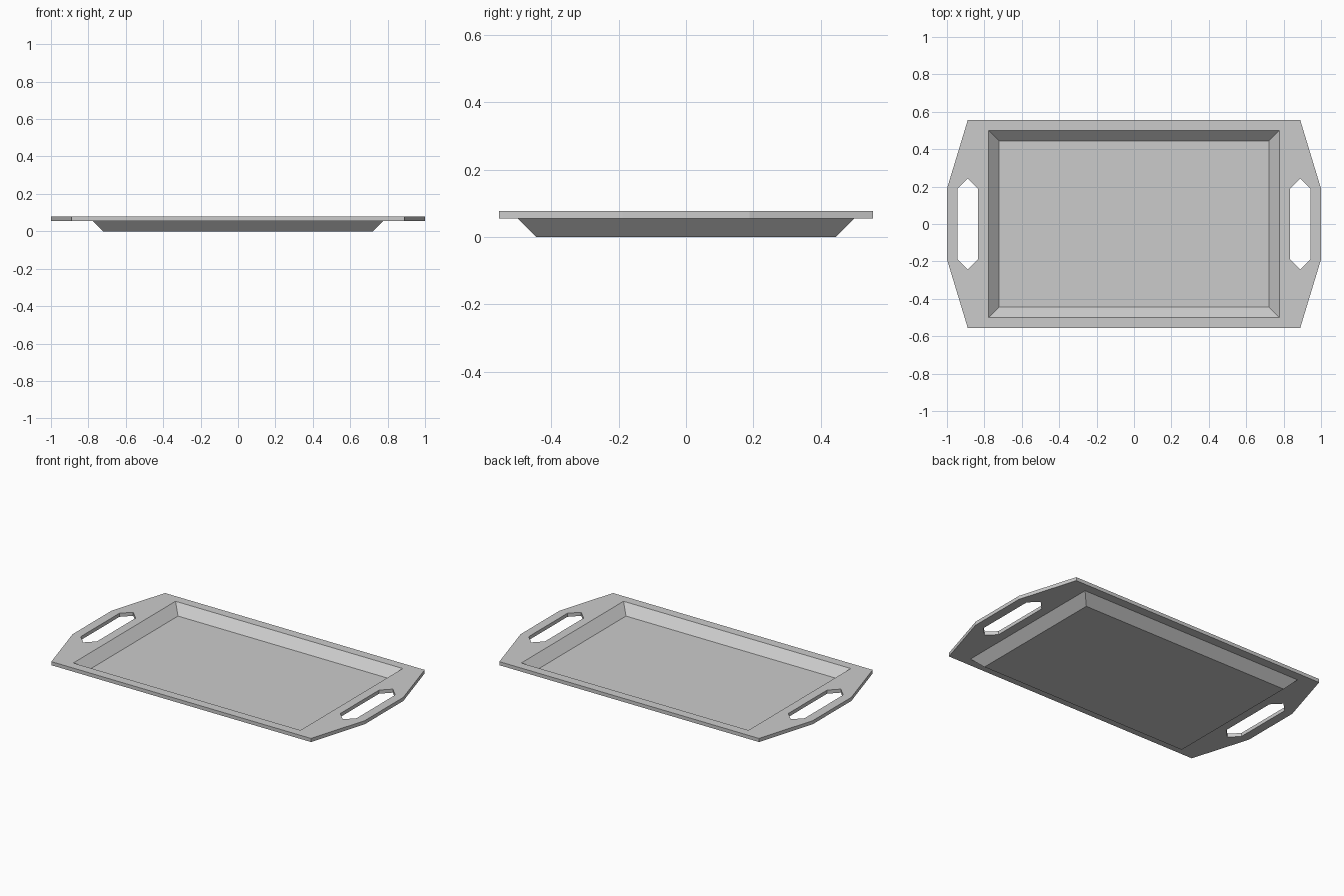
import bpy, bmesh
from mathutils import Vector

if "Cube" in bpy.data.objects:
    bpy.data.objects.remove(bpy.data.objects["Cube"])

U = 1 / 90          # design unit
RIM, FLOOR, THICK = 7, 2, 2

grey = bpy.data.materials.new("plain grey")
grey.diffuse_color = (0.6, 0.6, 0.6, 1)
grey.use_nodes = True
grey.node_tree.nodes["Principled BSDF"].inputs["Base Color"].default_value = grey.diffuse_color

# One quarter of the tray's upper skin: rim, handle, sloped walls, floor
quarter = [
    [(0, 45, RIM), (70, 45, RIM), (80, 50, RIM), (0, 50, RIM)],
    [(70, 0, RIM), (75, 0, RIM), (75, 17, RIM), (80, 22, RIM), (80, 50, RIM), (70, 45, RIM)],
    [(80, 22, RIM), (85, 17, RIM), (90, 17, RIM), (80, 50, RIM)],
    [(85, 0, RIM), (90, 0, RIM), (90, 17, RIM), (85, 17, RIM)],
    [(0, 40, FLOOR), (65, 40, FLOOR), (70, 45, RIM), (0, 45, RIM)],
    [(65, 0, FLOOR), (70, 0, RIM), (70, 45, RIM), (65, 40, FLOOR)],
    [(0, 0, FLOOR), (65, 0, FLOOR), (65, 40, FLOOR), (0, 40, FLOOR)],
]

# Mirror the quarter into all four corners and weld
bm = bmesh.new()
for sx in (1, -1):
    for sy in (1, -1):
        for pts in quarter:
            vs = [bm.verts.new((x * sx * U, y * sy * U, z * U)) for x, y, z in pts]
            bm.faces.new(vs if sx == sy else vs[::-1])
bmesh.ops.remove_doubles(bm, verts=bm.verts[:], dist=1e-4)

# Give the sheet its thickness straight down
ext = bmesh.ops.extrude_face_region(bm, geom=bm.faces[:], use_keep_orig=True)
low = [g for g in ext["geom"] if isinstance(g, bmesh.types.BMVert)]
bmesh.ops.translate(bm, verts=low, vec=Vector((0, 0, -THICK * U)))
bmesh.ops.recalc_face_normals(bm, faces=bm.faces[:])

mesh = bpy.data.meshes.new("serving_tray")
bm.to_mesh(mesh)
bm.free()
mesh.materials.append(grey)
tray = bpy.data.objects.new("serving_tray", mesh)
bpy.context.collection.objects.link(tray)
